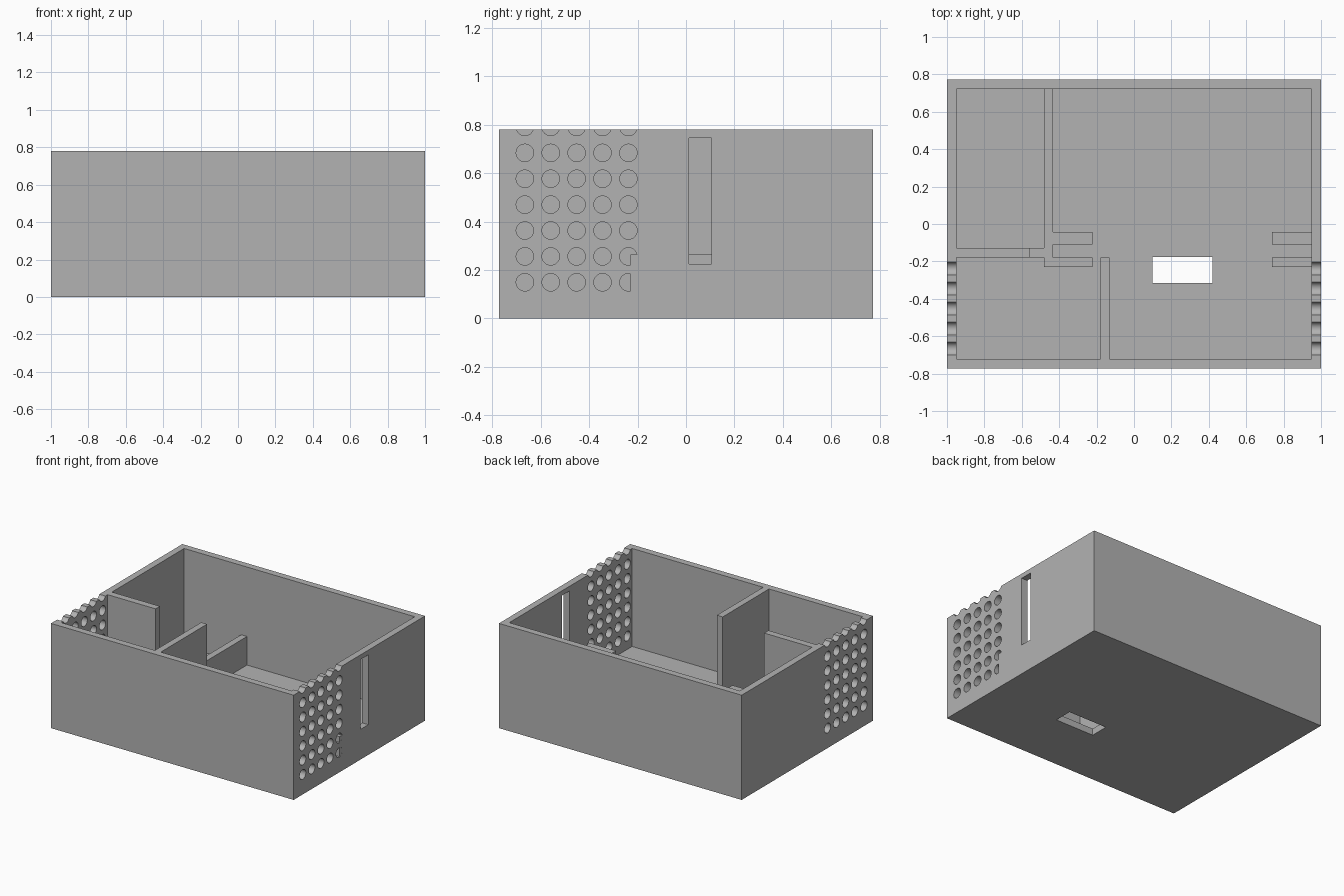
import bpy
import bmesh
from mathutils import Matrix, Vector

old = bpy.data.objects.get("Cube")
if old:
    bpy.data.objects.remove(old, do_unlink=True)

# Single grey material
grey = bpy.data.materials.new("plain_grey")
grey.use_nodes = True
colour = (0.45, 0.45, 0.45, 1)
grey.diffuse_color = colour
grey.node_tree.nodes["Principled BSDF"].inputs["Base Color"].default_value = colour

# Main dimensions
HX, HY, TOP = 1.0, 0.773, 0.78
WALL, FLOOR, LOW = 0.05, 0.05, 0.263
IX, IY = HX - WALL, HY - WALL


def add_box(bm, x, y, z):
    spans = (x, y, z)
    centre = Vector([(a + b) / 2 for a, b in spans])
    size = [b - a for a, b in spans]
    bmesh.ops.create_cube(bm, size=1, matrix=Matrix.Translation(centre) @ Matrix.Diagonal((*size, 1)))


def finish(name, bm):
    mesh = bpy.data.meshes.new(name)
    bm.to_mesh(mesh)
    bm.free()
    mesh.materials.append(grey)
    obj = bpy.data.objects.new(name, mesh)
    bpy.context.collection.objects.link(obj)
    return obj


def box(name, x, y, z):
    bm = bmesh.new()
    add_box(bm, x, y, z)
    return finish(name, bm)


def cut(target, cutter):
    cutter.hide_render = True
    mod = target.modifiers.new("cut", "BOOLEAN")
    mod.operation = "DIFFERENCE"
    mod.solver = "EXACT"
    mod.object = cutter
    bpy.context.view_layer.objects.active = target
    bpy.ops.object.modifier_apply(modifier=mod.name)
    bpy.data.objects.remove(cutter, do_unlink=True)


# Open-topped case
case = box("case", (-HX, HX), (-HY, HY), (0, TOP))
cut(case, box("cavity_cutter", (-IX, IX), (-IY, IY), (FLOOR, TOP + 0.2)))
cut(case, box("floor_opening_cutter", (0.1, 0.42), (-0.315, -0.177), (-0.1, 0.2)))
cut(case, box("side_slot_cutter", (0.8, 1.2), (0.012, 0.105), (0.225, 0.745)))

# Grid of round vents through both side walls
bm = bmesh.new()
PITCH = 0.107
for col in range(5):
    for row in range(7):
        place = Matrix.Translation((0, -0.666 + col * PITCH, 0.149 + row * PITCH))
        bmesh.ops.create_cone(bm, cap_ends=True, segments=32, radius1=0.036, radius2=0.036,
                              depth=2.4, matrix=place @ Matrix.Rotation(1.5707963, 4, "Y"))
cut(case, finish("vent_cutter", bm))

# Inner walls
box("front_divider", (-0.178, -0.13), (-IY, -0.178), (FLOOR, TOP))
box("room_wall", (-IX, -0.555), (-0.178, -0.127), (FLOOR, TOP))
box("room_wall_low_end", (-0.555, -0.48), (-0.178, -0.127), (FLOOR, LOW))
box("low_divider", (-0.48, -0.432), (-0.178, IY), (FLOOR, LOW))

# Paired guide rails with a channel between them
FRONT_RAIL, BACK_RAIL = (-0.23, -0.178), (-0.11, -0.042)
box("front_rail_right", (-0.48, -0.222), FRONT_RAIL, (FLOOR, LOW))
box("back_rail_right", (-0.432, -0.222), BACK_RAIL, (FLOOR, LOW))
box("front_rail_left", (0.738, HX - 0.0005), FRONT_RAIL, (FLOOR, LOW))
box("back_rail_left", (0.738, IX), BACK_RAIL, (FLOOR, LOW))

# Smooth the vent bores, keep the box edges sharp
bpy.ops.object.select_all(action="DESELECT")
case.select_set(True)
bpy.context.view_layer.objects.active = case
bpy.ops.object.shade_smooth_by_angle(angle=0.5)
